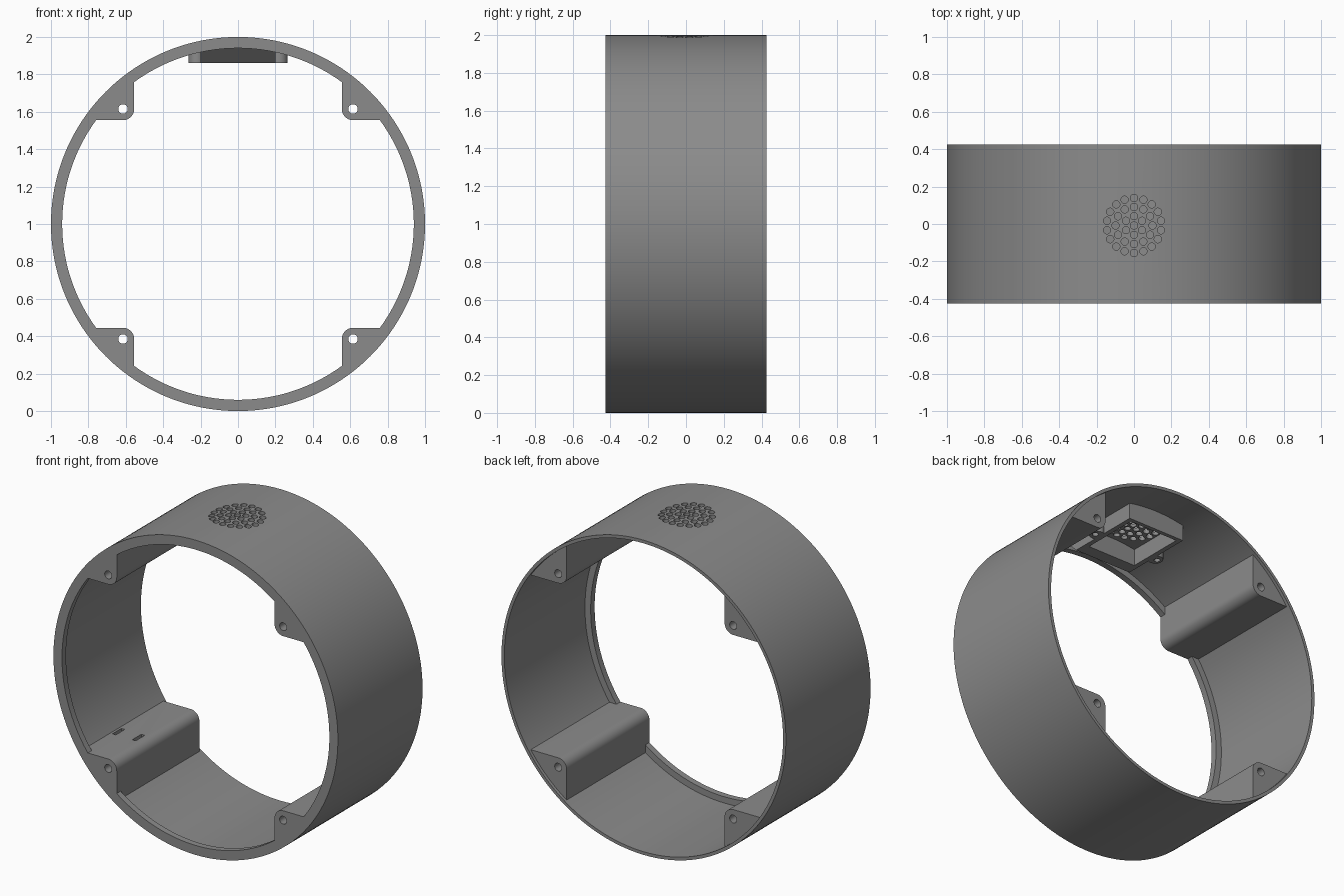
import bpy, bmesh, math
from mathutils import Matrix, Vector

if "Cube" in bpy.data.objects:
    bpy.data.objects.remove(bpy.data.objects["Cube"])

CZ = 1.0            # ring axis height
Y0, Y1 = -0.425, 0.425

grey = bpy.data.materials.new("plain grey")
grey.diffuse_color = (0.26, 0.26, 0.26, 1)
grey.use_nodes = True
grey.node_tree.nodes["Principled BSDF"].inputs["Base Color"].default_value = grey.diffuse_color


def finish(name, bm):
    bmesh.ops.recalc_face_normals(bm, faces=bm.faces)
    me = bpy.data.meshes.new(name)
    bm.to_mesh(me)
    bm.free()
    me.materials.append(grey)
    ob = bpy.data.objects.new(name, me)
    bpy.context.collection.objects.link(ob)
    return ob


def prism(name, pts, offset):
    """Extrude a closed outline of 3D points along an offset."""
    bm = bmesh.new()
    face = bm.faces.new([bm.verts.new(p) for p in pts])
    ext = bmesh.ops.extrude_face_region(bm, geom=[face])
    bmesh.ops.translate(bm, vec=offset,
                        verts=[v for v in ext["geom"] if isinstance(v, bmesh.types.BMVert)])
    return finish(name, bm)


def box(name, x0, x1, y0, y1, z0, z1):
    return prism(name, [(x0, y0, z0), (x1, y0, z0), (x1, y1, z0), (x0, y1, z0)], (0, 0, z1 - z0))


def rod(name, r, start, end, n=24):
    """Cylinder along y or z from start to end."""
    s, d = Vector(start), Vector(end) - Vector(start)
    ring = [2 * math.pi * (i + 0.5) / n for i in range(n)]
    if abs(d.y) > 0:
        pts = [s + Vector((r * math.cos(a), 0, r * math.sin(a))) for a in ring]
    else:
        pts = [s + Vector((r * math.cos(a), r * math.sin(a), 0)) for a in ring]
    return prism(name, pts, d)


def boolean(target, tools, op):
    """Apply a boolean for each tool and remove the tools."""
    for t in tools:
        m = target.modifiers.new("cut", "BOOLEAN")
        m.operation, m.object, m.solver = op, t, "EXACT"
    deps = bpy.context.evaluated_depsgraph_get()
    deps.update()
    me = bpy.data.meshes.new_from_object(target.evaluated_get(deps))
    target.modifiers.clear()
    target.data = me
    for t in tools:
        bpy.data.objects.remove(t)


# Housing ring: thin wall with a thicker lip at the front
bm = bmesh.new()
profile = [(1, Y0), (1, Y1), (0.98, Y1), (0.98, -0.385), (0.94, -0.385), (0.94, Y0)]
N = 192
loops = []
for i in range(N):
    a = 2 * math.pi * i / N
    loops.append([bm.verts.new((r * math.cos(a), y, CZ + r * math.sin(a))) for r, y in profile])
for i in range(N):
    A, B = loops[i], loops[(i + 1) % N]
    for j in range(len(profile)):
        k = (j + 1) % len(profile)
        bm.faces.new((A[j], A[k], B[k], B[j]))
ring = finish("housing_ring", bm)

# Four screw bosses with a rounded inner corner
C, F = 0.555, 0.06
a0 = math.asin(C / 0.99)
outline = [(C + F - F * math.cos(t), C + F - F * math.sin(t))
           for t in (math.pi / 2 * i / 10 for i in range(11))]
outline += [(0.99 * math.cos(t), 0.99 * math.sin(t))
            for t in (a0 + (math.pi / 2 - 2 * a0) * i / 12 for i in range(13))]
bosses, holes = [], []
for sx in (-1, 1):
    for sz in (-1, 1):
        bosses.append(prism("screw_boss", [(sx * x, Y0, CZ + sz * z) for x, z in outline],
                            (0, 0.405 - Y0, 0)))
        p = (sx * 0.615, CZ + sz * 0.615)
        holes.append(rod("screw_hole", 0.025, (p[0], -0.6, p[1]), (p[0], 0.6, p[1])))

# Cable slots in one lower boss
for x in (-0.78, -0.64):
    holes.append(box("cable_slot", x - 0.012, x + 0.012, -0.13, -0.04, 0.40, 0.50))

# Sensor bracket: open tray under the crown, with a sloped front and two ears
side = [(0.2, 1.86), (-0.28, 1.86), (-0.40, 1.98), (-0.40, 2.05), (0.2, 2.05)]
bracket = prism("sensor_bracket", [(-0.2, y, z) for y, z in side], (0.4, 0, 0))
ears = [rod("bracket_ear", 0.045, (s * 0.22, -0.07, 1.86), (s * 0.22, -0.07, 2.05), 32)
        for s in (-1, 1)]
boolean(bracket, ears, "UNION")
cuts = [box("tray_pocket", -0.17, 0.17, -0.2, 0.175, 1.7, 2.2)]
cuts += [rod("ear_hole", 0.018, (s * 0.232, -0.07, 1.8), (s * 0.232, -0.07, 1.92), 20)
         for s in (-1, 1)]
boolean(bracket, cuts, "DIFFERENCE")
boolean(bracket, [rod("trim_cylinder", 0.99, (0, -0.42, CZ), (0, 0.42, CZ), 192)], "INTERSECT")

# Round grille: rings of small holes through the crown
for count, r in ((1, 0), (6, 0.05), (12, 0.099), (18, 0.147)):
    for i in range(count):
        a = 2 * math.pi * i / count + math.pi / 2
        x, y = r * math.cos(a), r * math.sin(a) - 0.008
        holes.append(rod("grille_hole", 0.0195, (x, y, 1.9), (x, y, 2.1), 16))

# Fuse the housing, then drill it
boolean(ring, bosses + [bracket], "UNION")
boolean(ring, holes, "DIFFERENCE")

bpy.context.view_layer.objects.active = ring
ring.select_set(True)
bpy.ops.object.shade_smooth_by_angle(angle=math.radians(30))
